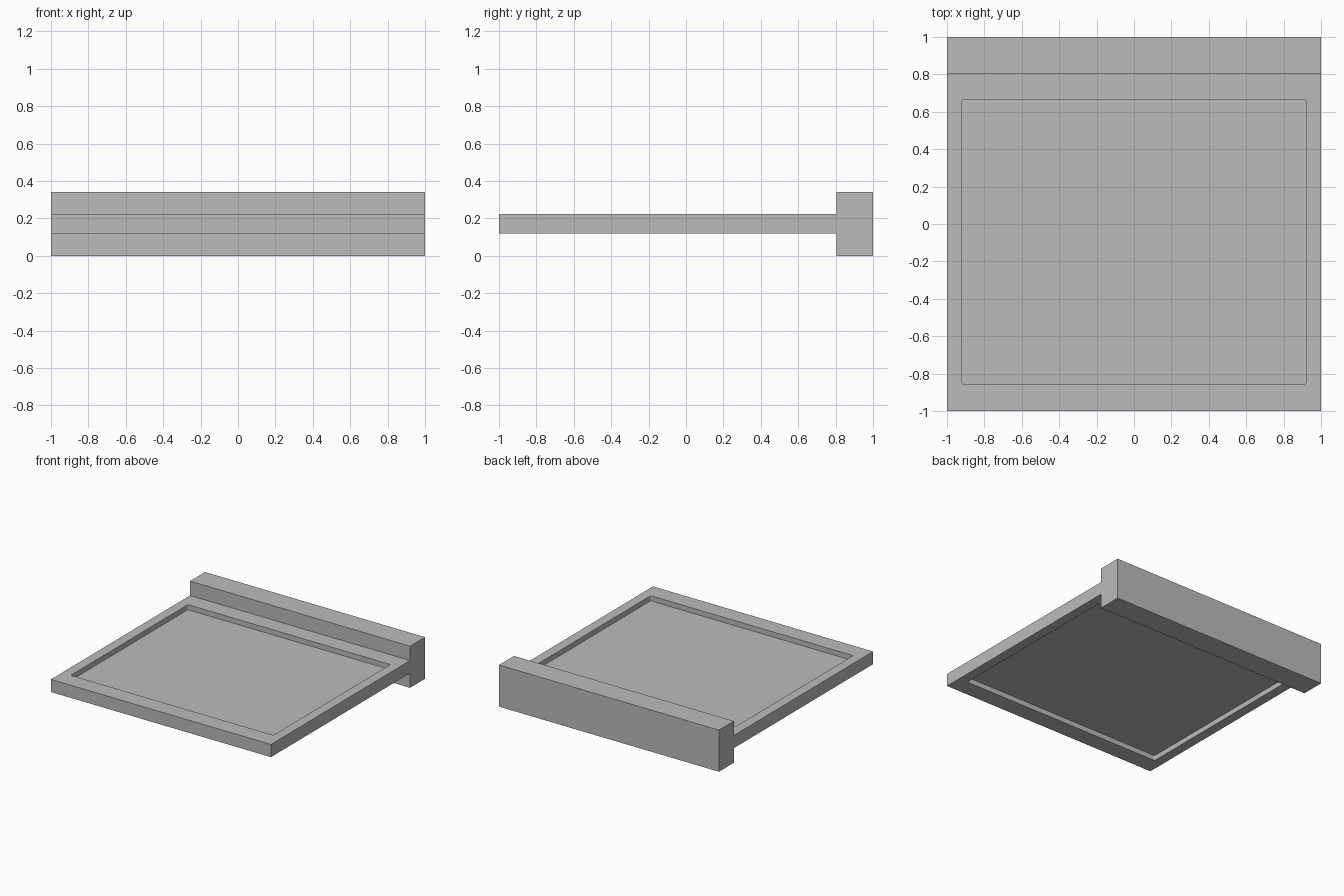
import bpy
import bmesh

cube = bpy.data.objects.get("Cube")
if cube:
    bpy.data.objects.remove(cube, do_unlink=True)

grey = bpy.data.materials.new("plain grey")
grey.use_nodes = True
colour = (0.5, 0.5, 0.5, 1)
grey.diffuse_color = colour
grey.node_tree.nodes["Principled BSDF"].inputs["Base Color"].default_value = colour


def box(name, low, high, corner=0):
    """Box between two corners, with optional rounding of its upright edges."""
    bm = bmesh.new()
    bmesh.ops.create_cube(bm, size=1)
    for v in bm.verts:
        v.co = [h if c > 0 else l for c, l, h in zip(v.co, low, high)]
    if corner:
        upright = [e for e in bm.edges
                   if abs(e.verts[0].co.z - e.verts[1].co.z) > 1e-4]
        bmesh.ops.bevel(bm, geom=upright, offset=corner, segments=3,
                        profile=0.5, affect='EDGES')
    mesh = bpy.data.meshes.new(name)
    bm.to_mesh(mesh)
    bm.free()
    mesh.materials.append(grey)
    obj = bpy.data.objects.new(name, mesh)
    bpy.context.collection.objects.link(obj)
    return obj


def carve(target, cutter):
    """Cut one box out of another and discard the cutter."""
    mod = target.modifiers.new("recess", 'BOOLEAN')
    mod.operation = 'DIFFERENCE'
    mod.solver = 'EXACT'
    mod.object = cutter
    cutter.hide_render = True
    bpy.context.view_layer.objects.active = target
    bpy.ops.object.modifier_apply(modifier=mod.name)
    bpy.data.objects.remove(cutter, do_unlink=True)


# Upright bar along the back edge
bar_front, bar_height = 0.805, 0.342
box("back_bar", (-1, bar_front, 0), (1, 1, bar_height))

# Flat door panel, recessed equally on its upper and lower faces
bottom, top, depth = 0.12, 0.224, 0.042
panel = box("framed_panel", (-1, -1, bottom), (1, bar_front, top))
for z0, z1 in ((top - depth, top + 0.1), (bottom - 0.1, bottom + depth)):
    carve(panel, box("recess_cutter", (-0.92, -0.856, z0),
                     (0.92, 0.664, z1), corner=0.01))
